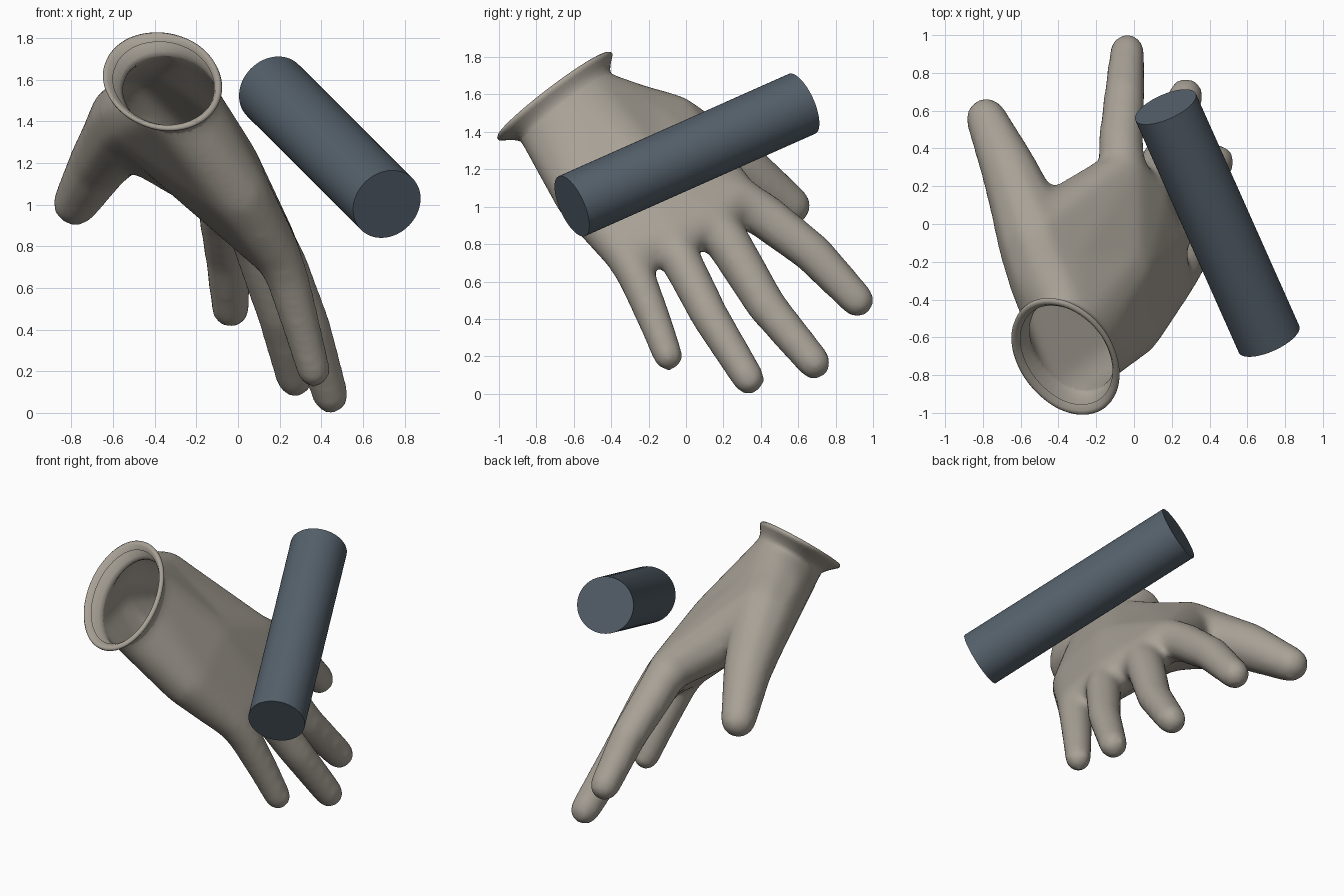
import bpy, bmesh, math
from mathutils import Vector

cube = bpy.data.objects.get("Cube")
if cube:
    bpy.data.objects.remove(cube, do_unlink=True)


def material(name, rgb):
    m = bpy.data.materials.new(name)
    m.use_nodes = True
    m.diffuse_color = (*rgb, 1)
    m.node_tree.nodes["Principled BSDF"].inputs["Base Color"].default_value = (*rgb, 1)
    return m


glove_grey = material("warm_grey", (0.39, 0.356, 0.305))
steel_blue = material("slate_blue", (0.09, 0.118, 0.147))


def ball(x, y, z, r):
    """Points on a sphere, used as a hull control."""
    tmp = bmesh.new()
    bmesh.ops.create_icosphere(tmp, subdivisions=2, radius=r)
    pts = [v.co + Vector((x, y, z)) for v in tmp.verts]
    tmp.free()
    return pts


def ellipse(c, u, v, n=32):
    return [c + u * math.cos(a) + v * math.sin(a)
            for a in (2 * math.pi * i / n for i in range(n))]


def hull(bm, *groups):
    """Convex solid wrapped around groups of points."""
    verts = [bm.verts.new(p) for g in groups for p in g]
    res = bmesh.ops.convex_hull(bm, input=verts)
    junk = {e for k in ("geom_interior", "geom_unused") for e in res[k]
            if isinstance(e, bmesh.types.BMVert)}
    bmesh.ops.delete(bm, geom=list(junk), context="VERTS")


# Wrist opening frame
neck = Vector((-0.325, -0.645, 1.53))
rim = Vector((-0.36, -0.705, 1.59))
neck_u = Vector((0, 0.23, 0.185))
neck_v = Vector((0.22, -0.073, -0.015))
axis = neck_v.cross(neck_u).normalized()
if axis.z < 0:
    axis.negate()

# Palm controls
neck_ring = ellipse(neck, neck_u, neck_v)
neck_top = ellipse(neck + axis * 0.15, neck_u, neck_v)
heel = ball(-0.45, -0.28, 1.445, 0.22)
outer_edge = ball(0.0, -0.55, 1.05, 0.155)
hand_back = ball(-0.09, -0.25, 1.2, 0.185)
thumb_base = ball(-0.51, -0.1, 1.4, 0.215)
web = ball(-0.36, 0.07, 1.27, 0.13)
knuckles = [ball(0.2, -0.33, 0.74, 0.11), ball(0.16, -0.08, 0.82, 0.12),
            ball(0.06, 0.14, 0.92, 0.13), ball(-0.06, 0.27, 1.04, 0.13)]

bm = bmesh.new()
hull(bm, neck_top, neck_ring)
hull(bm, neck_ring, heel, outer_edge, hand_back)
hull(bm, heel, outer_edge, hand_back, *knuckles)
hull(bm, heel, thumb_base, web, hand_back, knuckles[3])

# Digits as chains of tapered capsules: x, y, z, radius
digits = [
    [(0.2, -0.33, 0.74, 0.11), (0.24, -0.27, 0.64, 0.107),
     (0.31, -0.17, 0.4, 0.095), (0.365, -0.095, 0.2, 0.085)],
    [(0.16, -0.08, 0.82, 0.12), (0.22, -0.03, 0.72, 0.115),
     (0.345, 0.13, 0.41, 0.106), (0.445, 0.335, 0.08, 0.092)],
    [(0.06, 0.14, 0.92, 0.13), (0.1, 0.23, 0.8, 0.126),
     (0.2, 0.43, 0.47, 0.111), (0.275, 0.685, 0.165, 0.096)],
    [(-0.06, 0.27, 1.04, 0.13), (-0.07, 0.42, 0.95, 0.126),
     (-0.05, 0.68, 0.75, 0.114), (-0.035, 0.915, 0.5, 0.098)],
    [(-0.51, -0.1, 1.4, 0.215), (-0.595, 0.12, 1.29, 0.178),
     (-0.665, 0.3, 1.2, 0.153), (-0.782, 0.56, 1.005, 0.114)],
]
for chain in digits:
    for a, b in zip(chain, chain[1:]):
        hull(bm, ball(*a), ball(*b))
bmesh.ops.recalc_face_normals(bm, faces=bm.faces)
raw = bpy.data.meshes.new("hand_raw")
bm.to_mesh(raw)
bm.free()

# Fuse and soften the hand
hand = bpy.data.objects.new("hand", raw)
bpy.context.collection.objects.link(hand)
fuse = hand.modifiers.new("fuse", "REMESH")
fuse.mode = "VOXEL"
fuse.voxel_size = 0.02
soften = hand.modifiers.new("soften", "SMOOTH")
soften.factor = 0.5
soften.iterations = 28
deps = bpy.context.evaluated_depsgraph_get()
skin = bpy.data.meshes.new_from_object(hand.evaluated_get(deps))
hand.modifiers.clear()
hand.data = skin
skin.name = "hand"
bpy.data.meshes.remove(raw)

# Open the wrist and roll its edge into a cuff
bm = bmesh.new()
bm.from_mesh(skin)
bmesh.ops.bisect_plane(bm, geom=bm.verts[:] + bm.edges[:] + bm.faces[:],
                       plane_co=neck, plane_no=axis, clear_outer=True)
loop = [e for e in bm.edges if e.is_boundary]
base = {v: v.co.copy() for e in loop for v in e.verts}
cuff_profile = ((1.04, 0.25), (1.11, 0.5), (1.2, 0.75), (1.26, 0.92),
                (1.26, 1.05), (1.22, 1.14), (1.16, 1.1), (1.08, 0.85))
for scale, t in cuff_profile:
    res = bmesh.ops.extrude_edge_only(bm, edges=loop)["geom"]
    new_edges = [g for g in res if isinstance(g, bmesh.types.BMEdge)]
    fresh = {}
    for v in (g for g in res if isinstance(g, bmesh.types.BMVert)):
        src = next(e.other_vert(v) for e in v.link_edges if e.other_vert(v) in base)
        fresh[v] = base[src]
    for v, p in fresh.items():
        v.co = neck.lerp(rim, t) + (p - neck) * scale
    base, loop = fresh, [e for e in new_edges if e.is_boundary]
bmesh.ops.recalc_face_normals(bm, faces=bm.faces)
for f in bm.faces:
    f.smooth = True
    f.material_index = 0
bm.to_mesh(skin)
bm.free()
skin.materials.clear()
skin.materials.append(glove_grey)

# Floating rod
start, end = Vector((0.715, -0.61, 1.003)), Vector((0.167, 0.62, 1.55))
bpy.ops.mesh.primitive_cylinder_add(vertices=64, radius=0.175, depth=(end - start).length,
                                    location=(start + end) / 2)
rod = bpy.context.object
rod.name = "rod"
rod.rotation_euler = (end - start).to_track_quat("Z", "Y").to_euler()
rod.data.materials.append(steel_blue)
bpy.ops.object.shade_smooth_by_angle(angle=math.radians(30))
